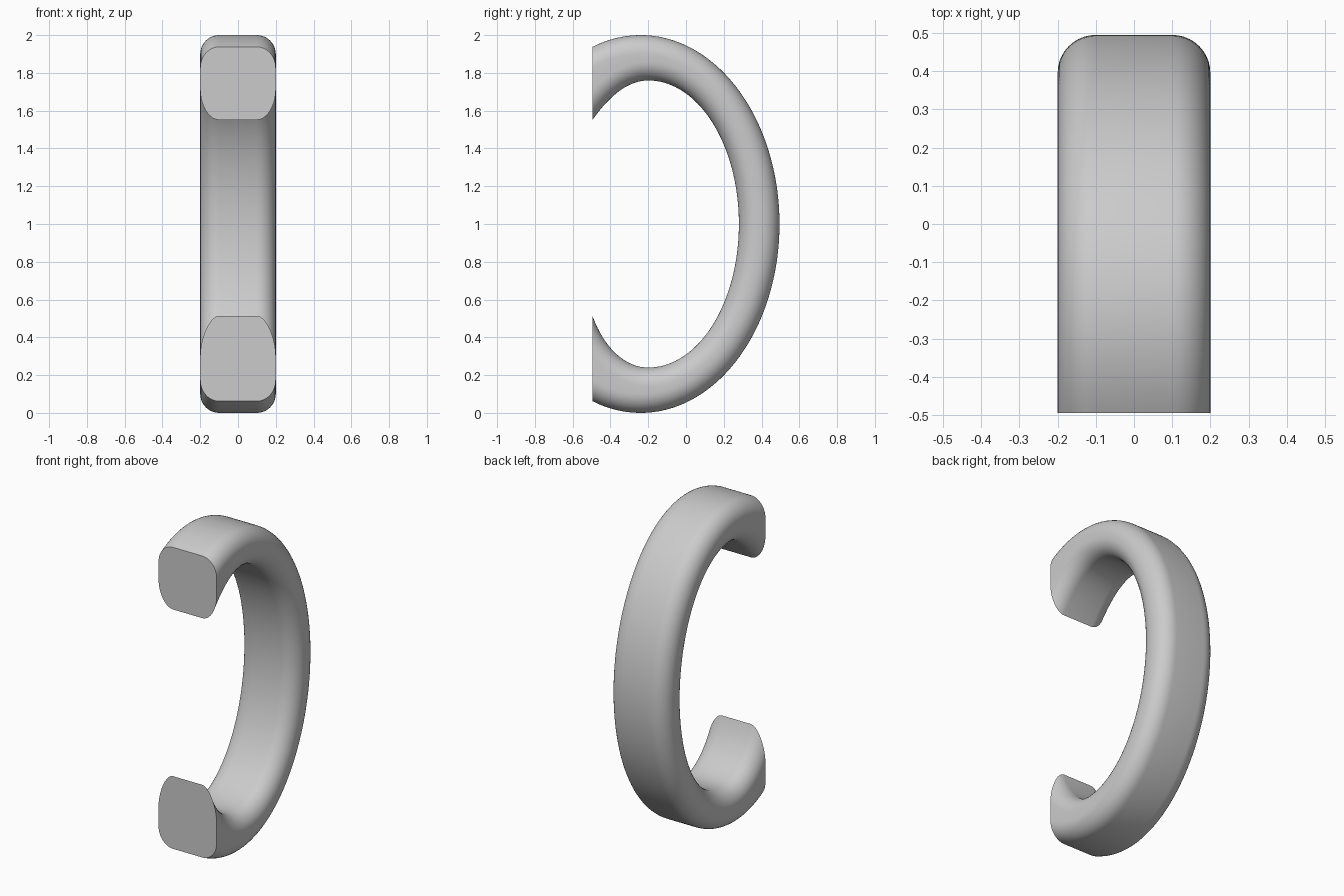
import bpy, bmesh
from math import sin, cos, pi, radians, hypot
from mathutils import Vector

if "Cube" in bpy.data.objects:
    bpy.data.objects.remove(bpy.data.objects["Cube"], do_unlink=True)

STEPS, ROUND = 160, 10          # samples along the ring and around each fillet
SWEEP = radians(158)
HALF_WIDTH, FILLET, CUT_Y = 0.2, 0.1, -0.495


def outer(t):
    """Outer ellipse of the ring as (y, z)."""
    return -0.24 + 0.735 * cos(t), 1 + sin(t)


def inner(t):
    """Inner outline: half ellipse, with a hooked lower and a flared upper end."""
    if abs(t) <= pi / 2:
        return -0.2 + 0.48 * cos(t), 1 + 0.76 * sin(t)
    if t < 0:
        return -0.2 + 0.34 * cos(t), 0.785 + 0.545 * sin(t)
    dy = -0.36 * cos(t)
    return -0.2 - dy, 1.76 - 2.4 * dy * dy


def offset(curve, t, d):
    """Point on a curve moved d along its outward normal."""
    e = 1e-4
    (y0, z0), (y1, z1), (y, z) = curve(t - e), curve(t + e), curve(t)
    dy, dz = y1 - y0, z1 - z0
    n = hypot(dy, dz)
    return y + d * dz / n, z - d * dy / n


# Rounded-square section: (x, curve, offset) going once around
quarter = [(HALF_WIDTH - FILLET * (1 - sin(a)), FILLET * (1 - cos(a)))
           for a in (i / ROUND * pi / 2 for i in range(ROUND + 1))]
section = [(x, outer, -d) for x, d in quarter]
section += [(x, inner, d) for x, d in reversed(quarter)]
section += [(-x, inner, d) for x, d in quarter]
section += [(-x, outer, -d) for x, d in reversed(quarter)]

# Sweep the section around the ring
bm = bmesh.new()
rings = []
for i in range(STEPS + 1):
    t = SWEEP * (2 * i / STEPS - 1)
    rings.append([bm.verts.new((x, *offset(c, t, d))) for x, c, d in section])
for a, b in zip(rings, rings[1:]):
    for j in range(len(section)):
        k = (j + 1) % len(section)
        bm.faces.new((a[j], a[k], b[k], b[j]))

# Cut both ends flat and cap them
geom = bm.verts[:] + bm.edges[:] + bm.faces[:]
bmesh.ops.bisect_plane(bm, geom=geom, dist=1e-6, plane_co=(0, CUT_Y, 0),
                       plane_no=Vector((0, -1, 0)), clear_outer=True)
bmesh.ops.remove_doubles(bm, verts=bm.verts[:], dist=1e-5)
rim = [e for e in bm.edges if e.is_boundary]
bmesh.ops.holes_fill(bm, edges=rim, sides=0)
bmesh.ops.recalc_face_normals(bm, faces=bm.faces[:])

mesh = bpy.data.meshes.new("open_ring")
bm.to_mesh(mesh)
bm.free()
ring = bpy.data.objects.new("open_ring", mesh)
bpy.context.collection.objects.link(ring)

# Plain grey finish
grey = bpy.data.materials.new("light_grey")
grey.use_nodes = True
colour = (0.6, 0.6, 0.6, 1)
grey.diffuse_color = colour
grey.node_tree.nodes["Principled BSDF"].inputs["Base Color"].default_value = colour
mesh.materials.append(grey)

# Smooth body, crisp cut ends
bpy.ops.object.select_all(action='DESELECT')
ring.select_set(True)
bpy.context.view_layer.objects.active = ring
bpy.ops.object.shade_smooth_by_angle(angle=radians(30))
